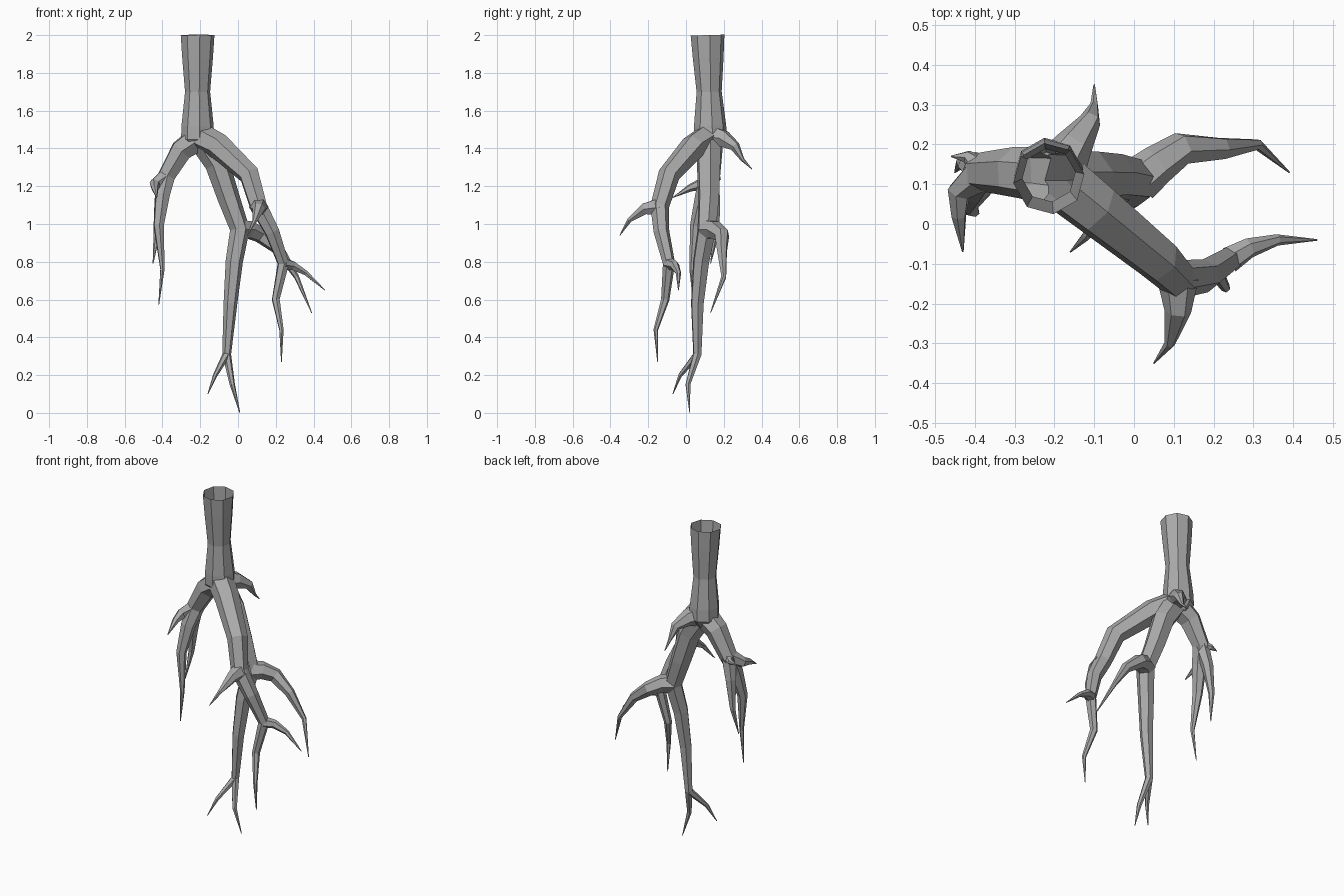
import bpy, bmesh, math
from mathutils import Vector

if "Cube" in bpy.data.objects:
    bpy.data.objects.remove(bpy.data.objects["Cube"])

GREY = (0.4, 0.4, 0.4, 1)
bark = bpy.data.materials.new("bark_grey")
bark.use_nodes = True
bark.diffuse_color = GREY
bark.node_tree.nodes["Principled BSDF"].inputs["Base Color"].default_value = GREY


def tube(name, points, radii, sides):
    """Closed faceted tube with one ring of vertices per path point."""
    bm = bmesh.new()
    rings = []
    side = None
    for i, point in enumerate(points):
        before = (point - points[i - 1]).normalized() if i else Vector()
        after = (points[i + 1] - point).normalized() if i + 1 < len(points) else Vector()
        along = (before + after).normalized()
        if side is None:
            side = Vector((1, 0.13, 0)) if abs(along.x) < 0.8 else Vector((0, 1, 0.13))
        side = (side - along * side.dot(along)).normalized()
        up = along.cross(side)
        angles = [math.tau * k / sides for k in range(sides)]
        rings.append([bm.verts.new(point + radii[i] * (math.cos(a) * side + math.sin(a) * up))
                      for a in angles])
    for lower, upper in zip(rings, rings[1:]):
        for k in range(sides):
            n = (k + 1) % sides
            bm.faces.new((lower[k], lower[n], upper[n], upper[k]))
    bm.faces.new(rings[0])
    bm.faces.new(rings[-1])
    bmesh.ops.recalc_face_normals(bm, faces=bm.faces)
    mesh = bpy.data.meshes.new(name)
    bm.to_mesh(mesh)
    bm.free()
    mesh.materials.append(bark)
    obj = bpy.data.objects.new(name, mesh)
    bpy.context.collection.objects.link(obj)
    return obj


def fuse(part):
    """Merge a branch into the root as one continuous skin."""
    cut = root.modifiers.new(part.name, "BOOLEAN")
    cut.operation = "UNION"
    cut.solver = "EXACT"
    cut.object = part
    bpy.context.view_layer.update()
    depsgraph = bpy.context.evaluated_depsgraph_get()
    fused = bpy.data.meshes.new_from_object(root.evaluated_get(depsgraph))
    root.modifiers.clear()
    root.data = fused
    bpy.data.objects.remove(part)


def grow(name, start, radius, taper, *bends):
    """Grow a branch from start through its bends; a higher taper thins it sooner."""
    points = [Vector(start)] + [Vector(b) for b in bends]
    lengths = [0]
    for a, b in zip(points, points[1:]):
        lengths.append(lengths[-1] + (b - a).length)
    radii = [max(0.002, radius * (1 - d / lengths[-1]) ** taper) for d in lengths]
    fuse(tube(name, points, radii, 6))
    return points


# Trunk stump, leaning slightly and flaring into the crown
stump = ((2, 0.09), (1.88, 0.082), (1.7, 0.067), (1.52, 0.086), (1.45, 0.088), (1.4, 0.05))
root = tube("root_system", [Vector((-0.214, 0.17 - 0.028 * z, z)) for z, r in stump],
            [r for z, r in stump], 8)
crown = (-0.2, 0.12, 1.46)

# Main taproot and its low fork
tap = grow("taproot", crown, 0.072, 0.72,
           (-0.11, 0.12, 1.32), (-0.05, 0.12, 1.14), (0.01, 0.11, 0.97), (-0.02, 0.08, 0.8),
           (-0.04, 0.06, 0.58), (-0.06, 0.06, 0.31), (-0.03, 0.01, 0.15), (0.01, 0.02, 0))
grow("taproot_fork", tap[6], 0.022, 0.72, (-0.12, -0.03, 0.2), (-0.16, -0.07, 0.1))

# Back branch arching out of the taproot
grow("back_branch", tap[3], 0.058, 1.3, (0.06, 0.15, 0.97), (0.12, 0.19, 0.94),
     (0.22, 0.19, 0.86), (0.31, 0.2, 0.72), (0.39, 0.13, 0.53))

# Front branch, its spike and its side fork
front = grow("front_branch", crown, 0.076, 0.85,
             (-0.1, 0.04, 1.41), (0.06, -0.09, 1.26), (0.11, -0.14, 1.09), (0.18, -0.13, 0.96),
             (0.24, -0.09, 0.79), (0.2, -0.11, 0.6), (0.23, -0.16, 0.44), (0.23, -0.15, 0.27))
grow("front_spike", front[3], 0.052, 1.3, (0.11, -0.22, 1.08), (0.09, -0.3, 1.02), (0.05, -0.35, 0.94))
grow("front_side_fork", front[5], 0.034, 1.2, (0.29, -0.06, 0.78), (0.36, -0.04, 0.74), (0.46, -0.04, 0.65))

# Rear spike on the crown
grow("rear_spike", crown, 0.075, 1.3, (-0.15, 0.2, 1.45), (-0.11, 0.26, 1.41),
     (-0.1, 0.3, 1.34), (-0.1, 0.35, 1.29))

# Right branch with its rear fork, forward spike and knob
right = grow("right_branch", crown, 0.074, 1.1, (-0.3, 0.13, 1.39), (-0.38, 0.13, 1.25),
             (-0.4, 0.09, 1.15), (-0.42, 0.05, 0.99), (-0.4, 0.03, 0.76), (-0.42, 0.04, 0.57))
grow("right_rear_fork", right[2], 0.045, 0.9, (-0.41, 0.15, 1.12), (-0.43, 0.16, 0.95), (-0.45, 0.13, 0.79))
grow("right_spike", right[2], 0.048, 1, (-0.44, 0.08, 1.21), (-0.44, 0.02, 1.19), (-0.43, -0.07, 1.14))
grow("right_knob", right[2], 0.042, 1.1, (-0.42, 0.17, 1.24), (-0.46, 0.17, 1.23))

# Open the hollow top of the stump
bm = bmesh.new()
bm.from_mesh(root.data)
lid = [f for f in bm.faces if f.calc_center_median().z > 1.99 and f.normal.z > 0.9]
bmesh.ops.delete(bm, geom=lid, context="FACES")
bm.to_mesh(root.data)
bm.free()
